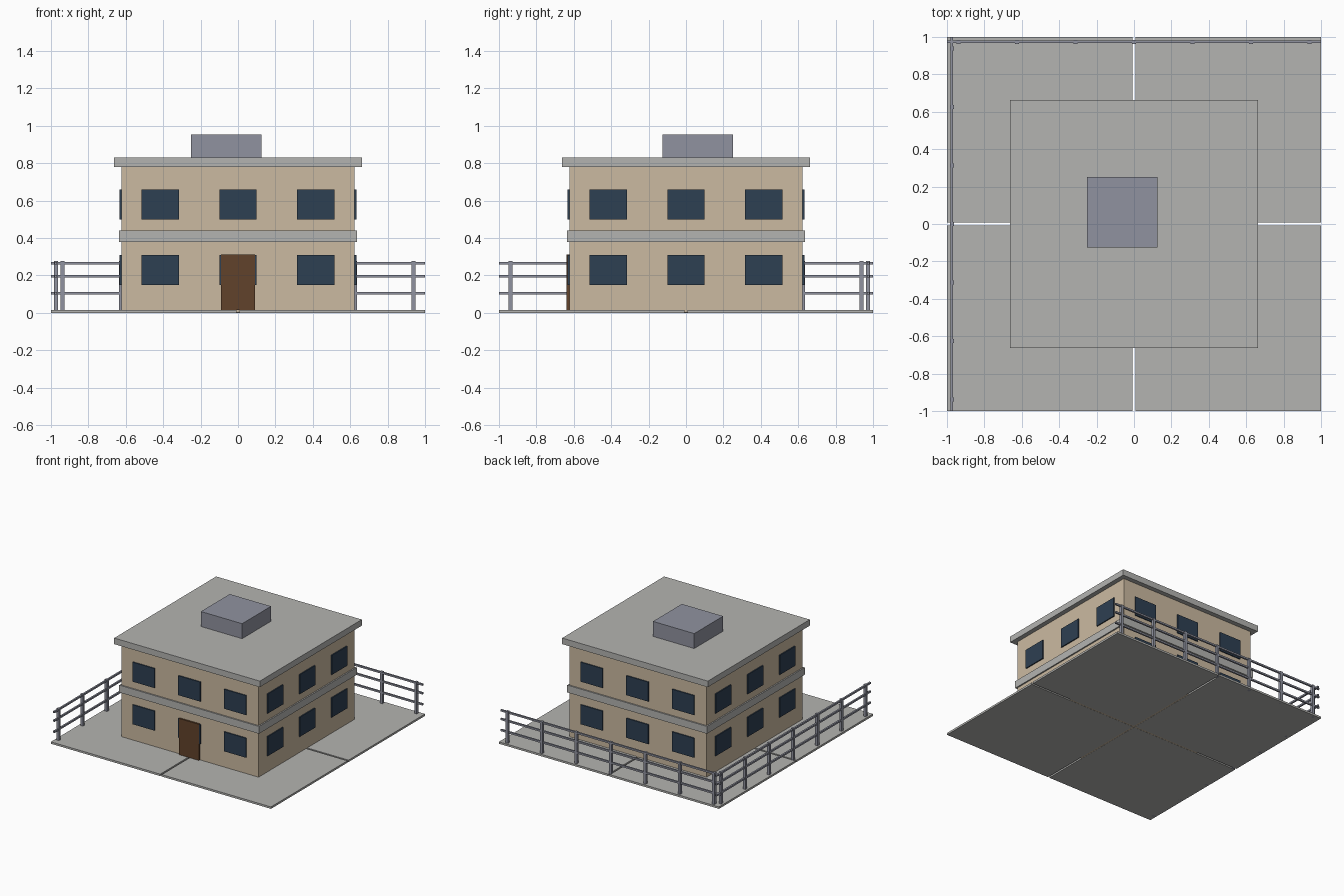
import bpy, math
from mathutils import Matrix

default = bpy.data.objects.get("Cube")
if default:
    bpy.data.objects.remove(default, do_unlink=True)


def material(name, r, g, b):
    m = bpy.data.materials.new(name)
    m.use_nodes = True
    m.diffuse_color = (r, g, b, 1)
    m.node_tree.nodes["Principled BSDF"].inputs["Base Color"].default_value = (r, g, b, 1)
    return m


plaster = material("beige plaster", 0.6, 0.49, 0.355)
concrete = material("grey concrete", 0.455, 0.455, 0.44)
metal = material("blue grey metal", 0.28, 0.29, 0.35)
glass = material("dark blue glass", 0.027, 0.05, 0.085)
wood = material("brown wood", 0.12, 0.055, 0.024)


def box(name, low, high, mat, turn=0.0):
    """Box between two corners, then turned about the z axis."""
    bpy.ops.mesh.primitive_cube_add(size=1)
    ob = bpy.context.object
    ob.name = name
    size = [h - l for l, h in zip(low, high)]
    mid = [(h + l) / 2 for l, h in zip(low, high)]
    place = Matrix.Translation(mid) @ Matrix.Diagonal((*size, 1))
    ob.data.transform(Matrix.Rotation(turn, 4, "Z") @ place)
    ob.data.materials.append(mat)
    return ob


def square(name, half, z0, z1, mat):
    return box(name, (-half, -half, z0), (half, half, z1), mat)


# Ground: four paving slabs with narrow joints
joint = 0.007
for i in range(4):
    box("paving_slab", (joint, joint, 0), (1, 1, 0.016), concrete, i * math.pi / 2)

# Building shell
square("walls", 0.624, 0.001, 0.785, plaster)
square("floor_band", 0.635, 0.38, 0.44, concrete)
square("roof_slab", 0.662, 0.78, 0.83, concrete)
box("roof_unit", (-0.25, -0.125, 0.83), (0.125, 0.25, 0.953), metal)

# Three windows per storey on every side
for side in range(4):
    for z in (0.15, 0.5):
        for x in (-0.416, 0, 0.416):
            box("window", (x - 0.1, -0.633, z), (x + 0.1, -0.62, z + 0.16),
                glass, side * math.pi / 2)

# Front door
box("front_door", (-0.09, -0.638, 0.016), (0.09, -0.62, 0.313), wood)

# Fences along the back edge and the right edge
for name, turn in (("back", 0), ("right", math.pi / 2)):
    y = 0.974
    for i in range(7):
        x = (i - 3) * 0.313
        box(name + "_fence_post", (x - 0.011, y - 0.011, 0), (x + 0.011, y + 0.011, 0.276),
            metal, turn)
    for z in (0.104, 0.195, 0.266):
        box(name + "_fence_rail", (-1, y - 0.007, z - 0.007), (1, y + 0.007, z + 0.007),
            metal, turn)
